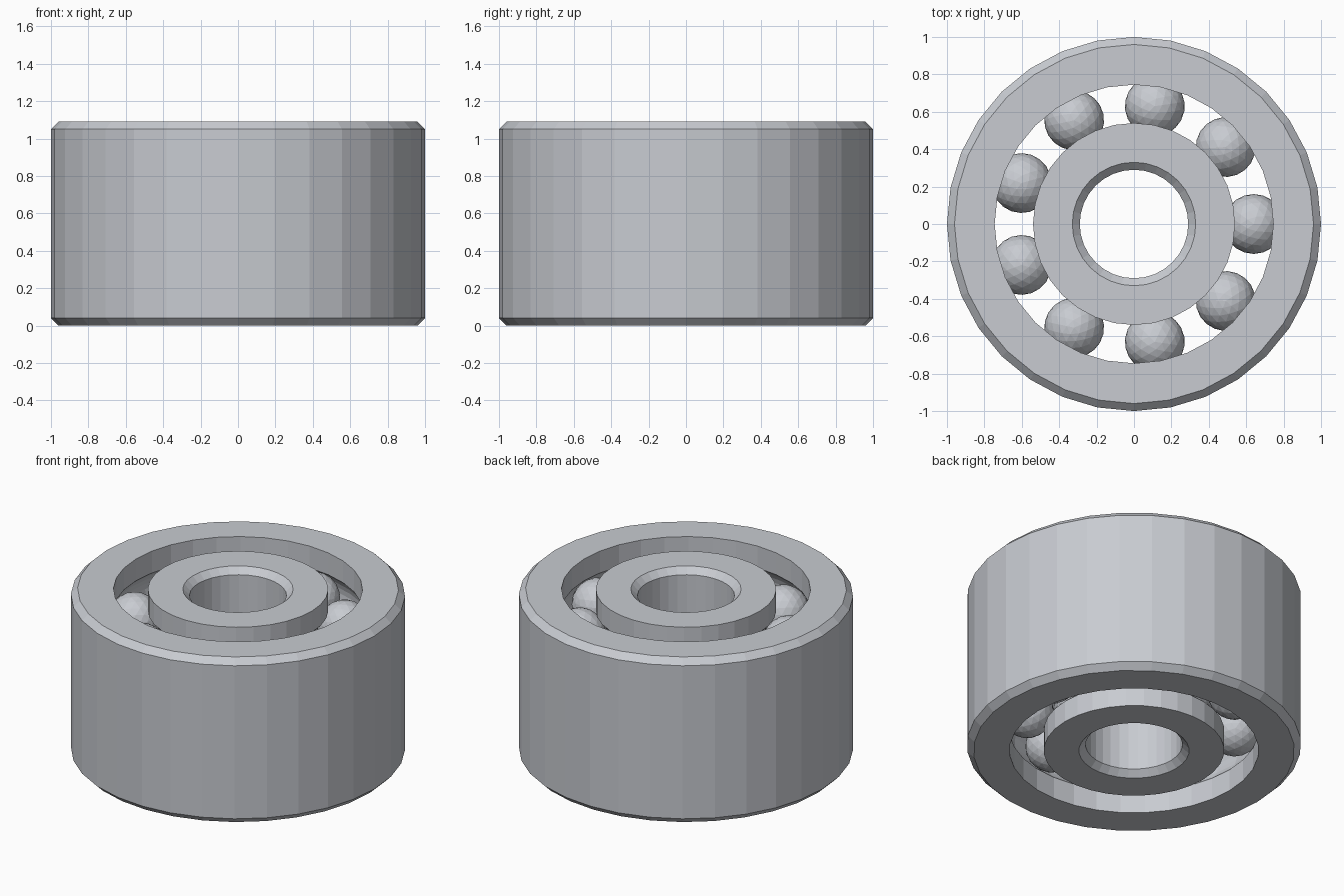
import bpy, bmesh, math
from math import sin, cos, pi

cube = bpy.data.objects.get("Cube")
if cube:
    bpy.data.objects.remove(cube, do_unlink=True)

HEIGHT = 1.09
CHAMFER = 0.04
SEGMENTS = 32
BALL_COUNT = 9
BALL_RADIUS = 0.16
PITCH_RADIUS = 0.64
GROOVE_RADIUS = 0.164
ROWS = {"lower": 0.27, "upper": HEIGHT - 0.27}

# One plain steel colour
steel = bpy.data.materials.new("steel grey")
steel.use_nodes = True
colour = (0.58, 0.60, 0.64, 1)
steel.diffuse_color = colour
steel.node_tree.nodes["Principled BSDF"].inputs["Base Color"].default_value = colour


def add_object(name, bm):
    mesh = bpy.data.meshes.new(name)
    bmesh.ops.recalc_face_normals(bm, faces=bm.faces)
    bm.to_mesh(mesh)
    bm.free()
    mesh.materials.append(steel)
    obj = bpy.data.objects.new(name, mesh)
    bpy.context.collection.objects.link(obj)
    return obj


def revolve(name, profile):
    """Turn a closed (radius, height) profile into a faceted ring."""
    bm = bmesh.new()
    rings = []
    for i in range(SEGMENTS):
        a = 2 * pi * i / SEGMENTS
        rings.append([bm.verts.new((r * cos(a), r * sin(a), z)) for r, z in profile])
    count = len(profile)
    for i in range(SEGMENTS):
        here, after = rings[i], rings[(i + 1) % SEGMENTS]
        for j in range(count):
            k = (j + 1) % count
            bm.faces.new((here[j], after[j], after[k], here[k]))
    return add_object(name, bm)


def raceway(wall_radius, steps=8):
    """Wall points from bottom to top with a round groove for each ball row."""
    offset = wall_radius - PITCH_RADIUS
    side = 1 if offset > 0 else -1
    half = math.acos(abs(offset) / GROOVE_RADIUS)
    points = [(wall_radius, 0)]
    for z in ROWS.values():
        for i in range(steps + 1):
            a = -half + 2 * half * i / steps
            points.append((PITCH_RADIUS + side * GROOVE_RADIUS * cos(a),
                           z + GROOVE_RADIUS * sin(a)))
    return points + [(wall_radius, HEIGHT)]


def chamfered_wall(radius, inset):
    """Wall points from top to bottom, with chamfers shifted by inset."""
    return [(radius + inset, HEIGHT), (radius, HEIGHT - CHAMFER),
            (radius, CHAMFER), (radius + inset, 0)]


# Outer and inner races
revolve("outer_race", raceway(0.745) + chamfered_wall(1.0, -CHAMFER))
revolve("inner_race", raceway(0.54) + chamfered_wall(0.29, CHAMFER))

# Two rows of faceted balls sharing one mesh
ball_mesh = None
for row, z in ROWS.items():
    for i in range(BALL_COUNT):
        name = f"{row}_ball_{i + 1}"
        if ball_mesh is None:
            bm = bmesh.new()
            bmesh.ops.create_icosphere(bm, subdivisions=3, radius=BALL_RADIUS)
            ball = add_object(name, bm)
            ball_mesh = ball.data
        else:
            ball = bpy.data.objects.new(name, ball_mesh)
            bpy.context.collection.objects.link(ball)
        a = 2 * pi * i / BALL_COUNT
        ball.location = (PITCH_RADIUS * cos(a), PITCH_RADIUS * sin(a), z)
        ball.rotation_euler.z = a
